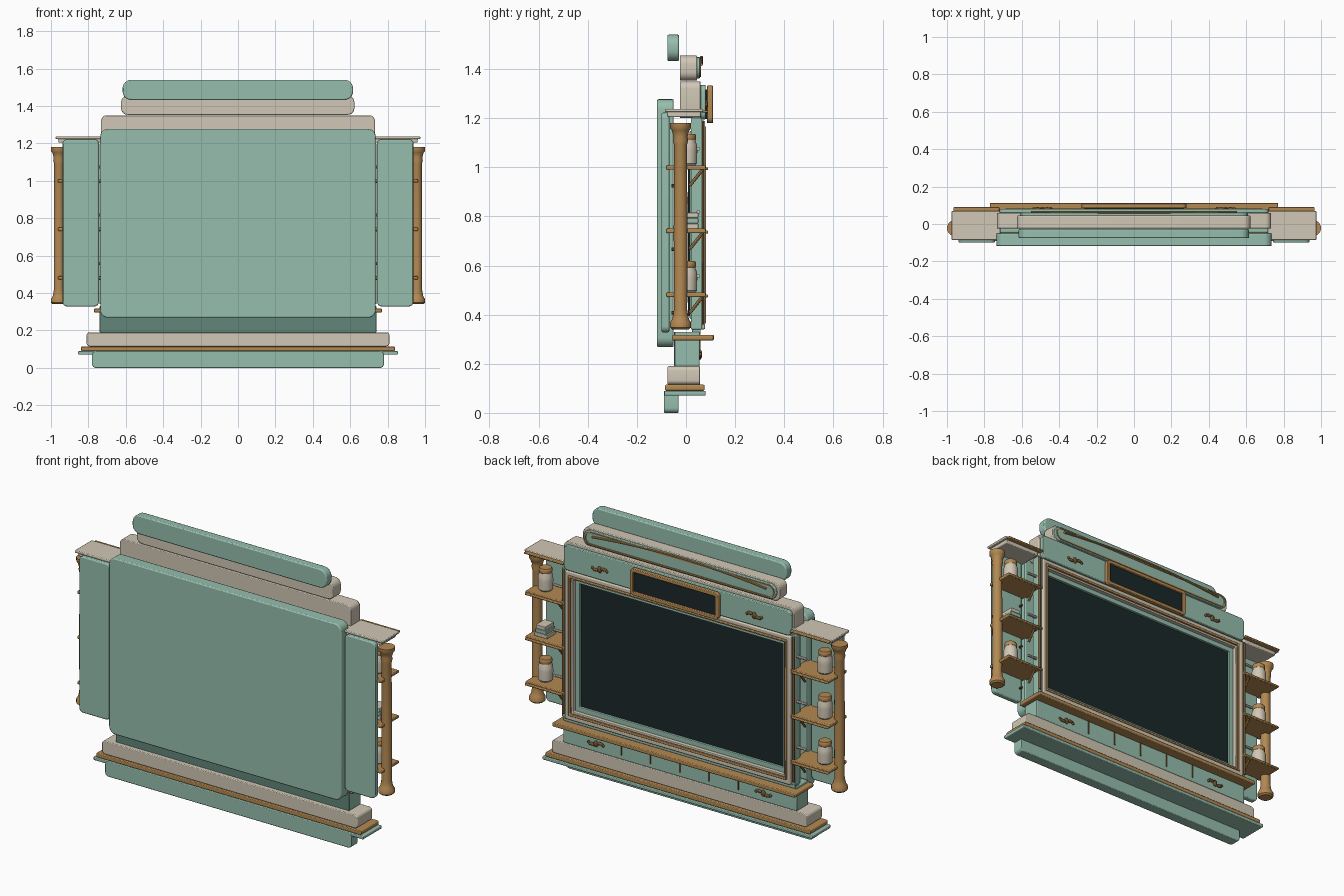
import bpy, bmesh, math
from mathutils import Vector

if "Cube" in bpy.data.objects:
    bpy.data.objects.remove(bpy.data.objects["Cube"])


def material(name, rgb):
    m = bpy.data.materials.new(name)
    m.diffuse_color = (*rgb, 1)
    m.use_nodes = True
    m.node_tree.nodes["Principled BSDF"].inputs["Base Color"].default_value = m.diffuse_color
    return m


GREEN = material("sage green", (0.305, 0.515, 0.42))
DEEP = material("deep sage", (0.12, 0.24, 0.195))
CREAM = material("warm cream", (0.64, 0.575, 0.465))
WOOD = material("honey wood", (0.45, 0.25, 0.085))
DARK = material("dark board", (0.011, 0.021, 0.022))
BRONZE = material("dark bronze", (0.17, 0.09, 0.03))


def finish(name, bm, mat, bevel=0.0):
    bmesh.ops.recalc_face_normals(bm, faces=bm.faces)
    me = bpy.data.meshes.new(name)
    bm.to_mesh(me)
    bm.free()
    me.materials.append(mat)
    ob = bpy.data.objects.new(name, me)
    bpy.context.collection.objects.link(ob)
    if bevel:
        mod = ob.modifiers.new("soft edges", 'BEVEL')
        mod.width, mod.segments, mod.limit_method = bevel, 2, 'ANGLE'
        mod.angle_limit = math.radians(40)
    bpy.ops.object.select_all(action='DESELECT')
    ob.select_set(True)
    bpy.context.view_layer.objects.active = ob
    bpy.ops.object.shade_smooth_by_angle(angle=math.radians(35))
    return ob


def outline(x0, x1, z0, z1, r, seg=6):
    """Rounded rectangle in the XZ plane."""
    if r <= 0:
        return [(x0, z0), (x1, z0), (x1, z1), (x0, z1)]
    pts = []
    for cx, cz, a0 in ((x0 + r, z0 + r, 180), (x1 - r, z0 + r, 270),
                       (x1 - r, z1 - r, 0), (x0 + r, z1 - r, 90)):
        for i in range(seg + 1):
            a = math.radians(a0 + 90 * i / seg)
            pts.append((cx + r * math.cos(a), cz + r * math.sin(a)))
    return pts


def slab(name, x, y, z, mat, r=0.0, bevel=0.004):
    """Rounded XZ outline extruded through y."""
    bm = bmesh.new()
    pts = outline(*x, *z, r)
    loops = [[bm.verts.new((px, yy, pz)) for px, pz in pts] for yy in y]
    bm.faces.new(loops[0])
    bm.faces.new(loops[1])
    n = len(pts)
    for i in range(n):
        j = (i + 1) % n
        bm.faces.new((loops[0][i], loops[0][j], loops[1][j], loops[1][i]))
    return finish(name, bm, mat, bevel)


def frame(name, x, y, z, w, mat, r=0.0, bevel=0.003):
    """Picture frame of width w."""
    bm = bmesh.new()
    out = outline(*x, *z, r)
    inn = outline(x[0] + w, x[1] - w, z[0] + w, z[1] - w, max(r - w, 0.003) if r else 0)
    L = [[bm.verts.new((px, yy, pz)) for px, pz in p]
         for p, yy in ((out, y[0]), (out, y[1]), (inn, y[1]), (inn, y[0]))]
    n = len(out)
    for k in range(4):
        a, b = L[k], L[(k + 1) % 4]
        for i in range(n):
            j = (i + 1) % n
            bm.faces.new((a[i], a[j], b[j], b[i]))
    return finish(name, bm, mat, bevel)


def lathe(name, cx, cy, z0, profile, mat, seg=24):
    """Turned part from (radius, height) points."""
    bm = bmesh.new()
    rings = [[bm.verts.new((cx + r * math.cos(2 * math.pi * i / seg),
                            cy + r * math.sin(2 * math.pi * i / seg), z0 + h))
              for i in range(seg)] for r, h in profile]
    for a, b in zip(rings, rings[1:]):
        for i in range(seg):
            j = (i + 1) % seg
            bm.faces.new((a[i], a[j], b[j], b[i]))
    bm.faces.new(rings[0])
    bm.faces.new(rings[-1])
    return finish(name, bm, mat)


def rod(name, pts, r, mat, seg=8):
    """Round bars running through the points."""
    bm = bmesh.new()
    for p, q in zip(pts, pts[1:]):
        p, q = Vector(p), Vector(q)
        d = q - p
        mtx = d.to_track_quat('Z', 'Y').to_matrix().to_4x4()
        mtx.translation = (p + q) / 2
        bmesh.ops.create_cone(bm, cap_ends=True, segments=seg, radius1=r, radius2=r,
                              depth=d.length, matrix=mtx)
    return finish(name, bm, mat)


def ornament(name, cx, y, cz, s):
    """Small scroll: a centre boss with two curled leaves."""
    bm = bmesh.new()
    for dx, dz, rx, rz in ((0, 0, .014, .019), (-.026, .007, .022, .009), (.026, -.007, .022, .009),
                           (-.046, .0, .008, .008), (.046, .0, .008, .008)):
        ret = bmesh.ops.create_uvsphere(bm, u_segments=12, v_segments=8, radius=1)
        for v in ret["verts"]:
            v.co = Vector((cx + s * (dx + v.co.x * rx), y + v.co.y * .008, cz + dz + v.co.z * rz))
    finish(name, bm, BRONZE)


# base mouldings and drawer row
slab("base_bar", (-.78, .78), (-.09, -.03), (0, .09), GREEN, .02)
slab("base_green_step", (-.855, .855), (-.088, .08), (.07, .09), GREEN, .006)
slab("base_wood_step", (-.84, .84), (-.085, .075), (.09, .115), WOOD, .008)
slab("plinth", (-.81, .81), (-.075, .058), (.115, .19), CREAM, .018)
slab("drawer_row", (-.74, .74), (-.045, .055), (.19, .33), GREEN)
slab("drawer_row_back", (-.738, .738), (-.049, -.043), (.19, .33), DEEP, 0, 0)
slab("ledge", (-.77, .77), (-.055, .113), (.295, .318), WOOD, .008)
for i in range(5):
    x = (i - 2) * .185
    slab("drawer_divider", (x - .003, x + .003), (.052, .06), (.215, .295), BRONZE, 0, 0)

# large front panel
slab("front_panel", (-.736, .736), (-.118, -.05), (.268, 1.277), GREEN, .04, .006)

# board and its stepped frame
slab("board", (-.65, .65), (.008, .03), (.395, 1.135), DARK, 0, 0)
frame("frame_outer", (-.735, .735), (.025, .06), (.318, 1.205), .03, GREEN)
frame("frame_cream", (-.715, .715), (.025, .078), (.34, 1.19), .025, CREAM, 0, .006)
frame("frame_wood", (-.691, .691), (.025, .082), (.364, 1.166), .012, WOOD, 0, .004)
frame("frame_inner_cream", (-.68, .68), (.025, .07), (.375, 1.155), .011, CREAM, 0, .003)
frame("frame_mat", (-.672, .672), (.015, .045), (.383, 1.147), .028, GREEN)

# header with sign
slab("header", (-.732, .732), (-.025, .06), (1.2, 1.35), CREAM, .03)
slab("header_face", (-.72, .72), (.058, .08), (1.195, 1.335), GREEN, .025)
frame("sign_frame", (-.28, .28), (.085, .11), (1.18, 1.332), .02, WOOD, .022)
slab("sign_board", (-.264, .264), (.075, .098), (1.196, 1.316), DARK, .006, 0)

# crest
slab("crest", (-.625, .622), (-.025, .045), (1.353, 1.455), CREAM, .035)
slab("crest_face", (-.61, .61), (.04, .058), (1.362, 1.448), GREEN, .042)
frame("crest_ring", (-.6, .6), (.05, .062), (1.368, 1.442), .007, WOOD, .036, 0)
rod("crest_arc", [(.55 * t / 8, .063, 1.448 - .03 * (t / 8) ** 2) for t in range(-8, 9)], .006, WOOD)
slab("top_bar", (-.617, .615), (-.076, -.028), (1.432, 1.54), GREEN, .046, .006)

COLUMN = [(.034, 0), (.043, .008), (.043, .028), (.034, .042), (.03, .06), (.027, .08), (.028, .4),
          (.026, .75), (.031, .77), (.028, .785), (.036, .81), (.043, .82), (.043, .84)]
JAR = [(.032, 0), (.039, .008), (.04, .06), (.039, .082), (.033, .098), (.032, .104)]
LID = [(.033, .102), (.035, .106), (.035, .122), (.031, .128)]


def span(s, a, b):
    return (min(s * a, s * b), max(s * a, s * b))


# side shelf towers, one per side
for s in (1, -1):
    slab("side_panel", span(s, .744, .938), (-.1, -.068), (.328, 1.222), GREEN, .025, .006)
    slab("inner_post", span(s, .715, .74), (.02, .066), (.34, 1.2), GREEN)
    slab("post_trim", span(s, .722, .737), (.064, .074), (.36, 1.19), BRONZE)
    slab("tower_cap", span(s, .735, .96), (-.075, .06), (1.204, 1.228), CREAM, 0, .005)
    slab("cap_top", span(s, .715, .975), (-.086, .07), (1.224, 1.238), CREAM)
    slab("cap_lip", span(s, .72, .965), (.062, .09), (1.222, 1.232), WOOD)
    lathe("column", s * .957, -.022, .34, COLUMN, WOOD)
    for k, z in enumerate((.482, .742, 1.0)):
        slab("shelf", span(s, .72, .962), (-.08, .08), (z - .01, z + .008), WOOD)
        slab("shelf_lip", span(s, .725, .96), (.076, .09), (z - .012, z), WOOD)
        rod("shelf_bracket", [(s * .765, .015, z - .075), (s * .765, .065, z - .012)], .007, WOOD)
        rod("bracket_peg", [(s * .765, -.06, z - .075), (s * .765, -.04, z - .075)], .007, BRONZE)
        rod("small_peg", [(s * .735, .05, z + .075), (s * .80, .05, z + .075)], .008, CREAM)
        if s == 1 and k == 1:
            for b, col in enumerate((CREAM, GREEN, CREAM)):
                h = z + .008 + b * .022
                slab("book", (.845 + b * .006, .925 - b * .004), (-.03, .05), (h, h + .021), col, 0, .002)
        else:
            lathe("jar", s * .885, .006, z + .008, JAR, CREAM)
            lathe("jar_lid", s * .885, .006, z + .008, LID, WOOD)
    ornament("header_scroll", s * .49, .082, 1.255, s)
    ornament("drawer_scroll", s * .53, .058, .238, s)
